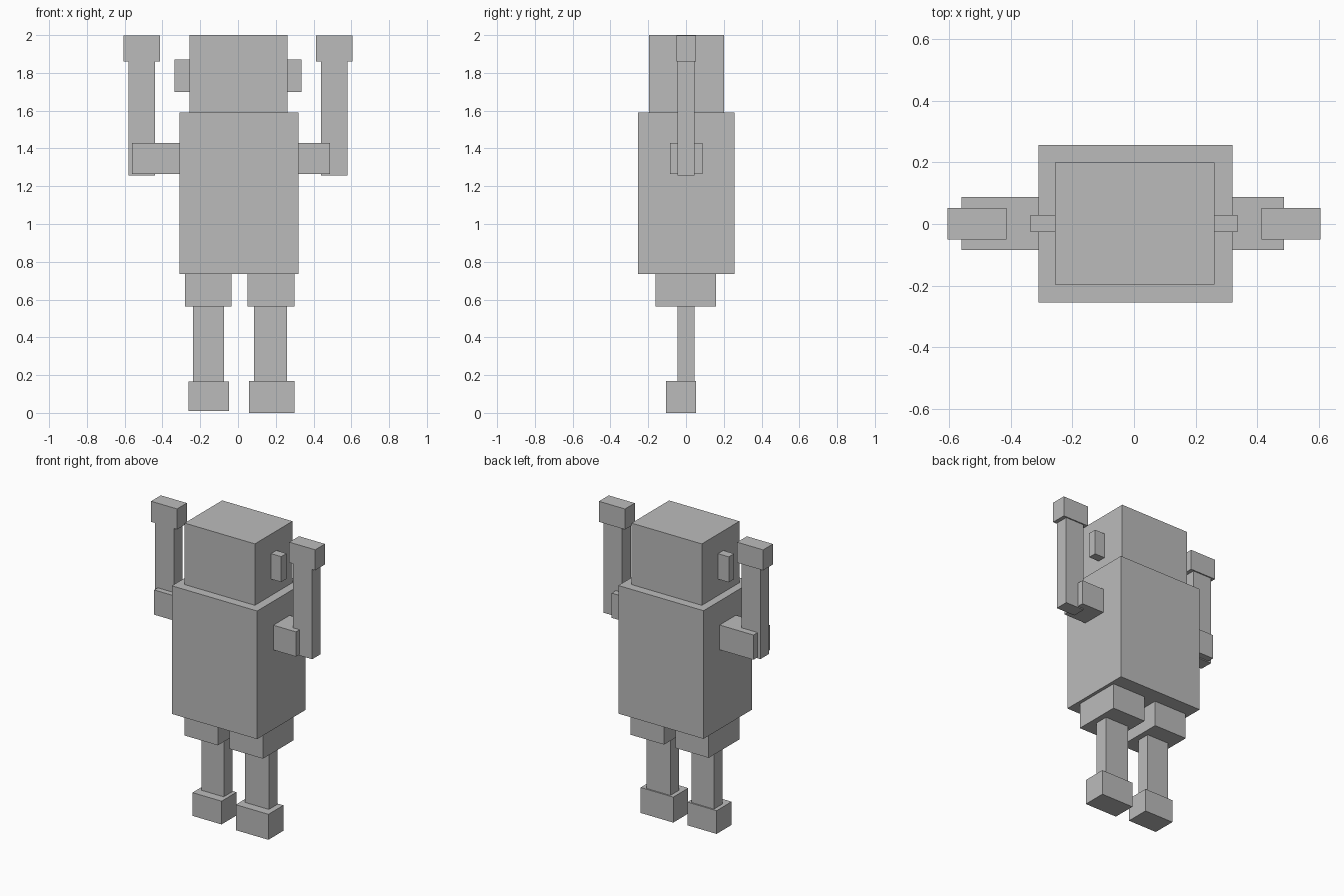
import bpy
import bmesh
from mathutils import Matrix, Vector

old = bpy.data.objects.get("Cube")
if old:
    bpy.data.objects.remove(old, do_unlink=True)

# One plain grey for the whole figure
grey = bpy.data.materials.new("plain_grey")
grey.use_nodes = True
colour = (0.5, 0.5, 0.5, 1)
grey.diffuse_color = colour
grey.node_tree.nodes["Principled BSDF"].inputs["Base Color"].default_value = colour


def box(name, xs, ys, zs):
    """Flat-shaded box spanning the given ranges on each axis."""
    low, high = (Vector(p) for p in zip(xs, ys, zs))
    place = Matrix.Translation((low + high) / 2) @ Matrix.Diagonal((*(high - low), 1))
    bm = bmesh.new()
    bmesh.ops.create_cube(bm, size=1, matrix=place)
    mesh = bpy.data.meshes.new(name)
    bm.to_mesh(mesh)
    bm.free()
    mesh.materials.append(grey)
    obj = bpy.data.objects.new(name, mesh)
    bpy.context.collection.objects.link(obj)
    return obj


def pair(part, inner, outer, ys, zs):
    """Same box on both sides of the body."""
    box("left_" + part, (inner, outer), ys, zs)
    box("right_" + part, (-outer, -inner), ys, zs)


# Body and head
box("torso", (-0.31, 0.32), (-0.255, 0.257), (0.735, 1.59))
box("head", (-0.257, 0.262), (-0.196, 0.2), (1.59, 2.0))
pair("ear", 0.25, 0.337, (-0.026, 0.03), (1.70, 1.87))

# Raised arms: the upper arms differ in length
arm_y, arm_z = (-0.084, 0.088), (1.265, 1.43)
box("left_upper_arm", (0.31, 0.487), arm_y, arm_z)
box("right_upper_arm", (-0.56, -0.30), arm_y, arm_z)
pair("forearm", 0.44, 0.58, (-0.046, 0.044), (1.258, 1.86))
pair("hand", 0.414, 0.606, (-0.051, 0.052), (1.86, 1.997))

# Legs: the left one is slightly wider and lower than the right
thigh_y, shin_y, foot_y = (-0.162, 0.16), (-0.046, 0.044), (-0.105, 0.053)
for side, thigh, shin, foot, foot_z in (
    ("left", (0.05, 0.298), (0.085, 0.26), (0.057, 0.298), (0, 0.17)),
    ("right", (-0.28, -0.035), (-0.237, -0.073), (-0.263, -0.048), (0.01, 0.165)),
):
    box(side + "_thigh", thigh, thigh_y, (0.563, 0.735))
    box(side + "_shin", shin, shin_y, (foot_z[1], 0.563))
    box(side + "_foot", foot, foot_y, foot_z)
